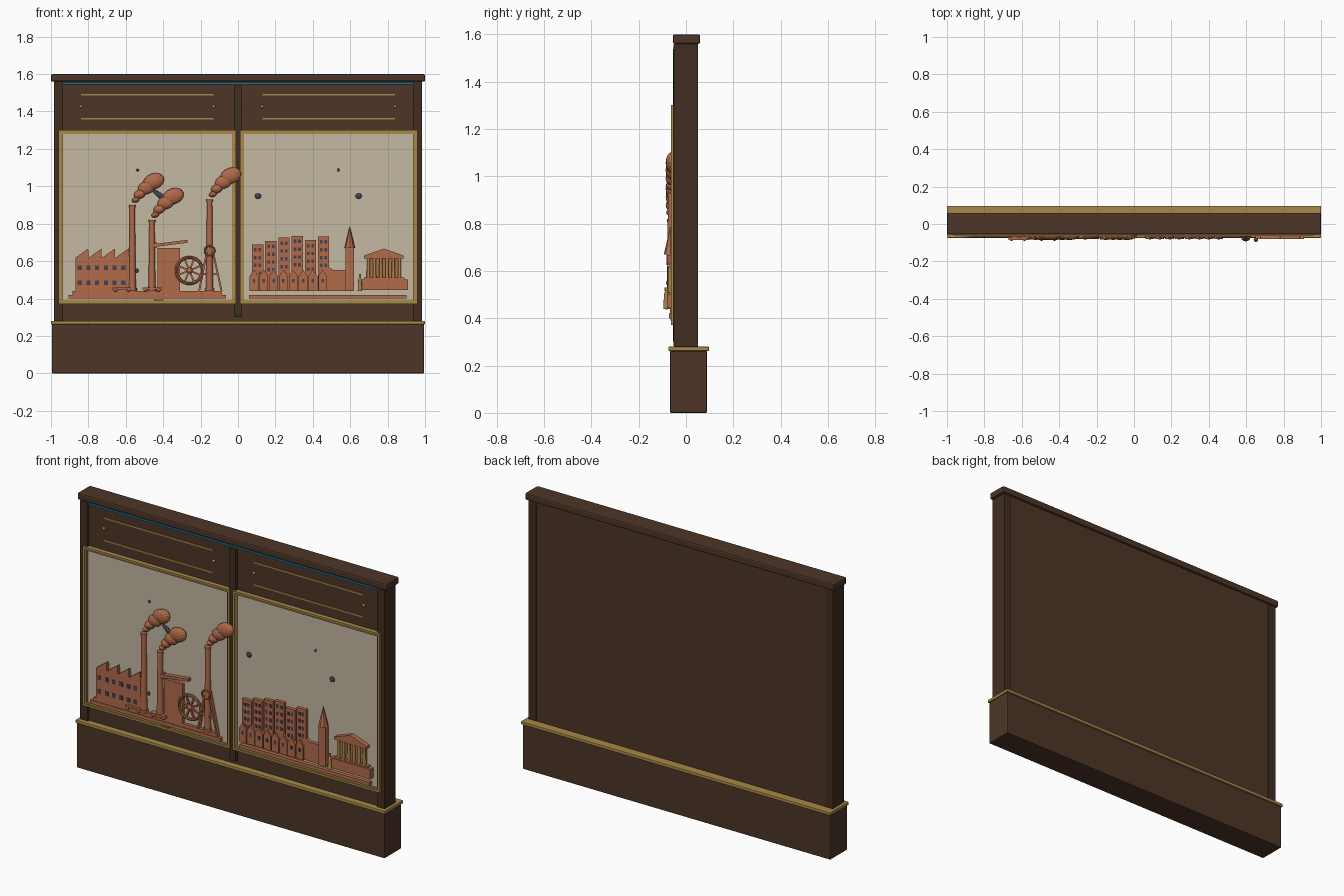
import bpy, bmesh, math
from mathutils import Matrix, Vector

if "Cube" in bpy.data.objects:
    bpy.data.objects.remove(bpy.data.objects["Cube"])


def mat(name, c):
    m = bpy.data.materials.new(name)
    m.diffuse_color = (*c, 1)
    m.use_nodes = True
    m.node_tree.nodes["Principled BSDF"].inputs["Base Color"].default_value = m.diffuse_color
    return m


WOOD = mat("walnut", (0.075, 0.036, 0.020))
DARK = mat("dark walnut", (0.052, 0.026, 0.015))
GOLD = mat("brass", (0.39, 0.25, 0.065))
CREAM = mat("cream", (0.55, 0.48, 0.36))
COPPER = mat("copper", (0.44, 0.145, 0.07))
SLATE = mat("slate", (0.05, 0.055, 0.08))
BLUE = mat("blue", (0.01, 0.15, 0.25))


def finish(bm, name, m, bevel=0, smooth=False):
    bmesh.ops.recalc_face_normals(bm, faces=bm.faces)
    me = bpy.data.meshes.new(name)
    bm.to_mesh(me)
    bm.free()
    me.materials.append(m)
    ob = bpy.data.objects.new(name, me)
    bpy.context.collection.objects.link(ob)
    if bevel:
        b = ob.modifiers.new("bevel", 'BEVEL')
        b.width, b.segments = bevel, 2
    if smooth:
        bpy.context.view_layer.objects.active = ob
        ob.select_set(True)
        bpy.ops.object.shade_smooth_by_angle(angle=math.radians(40))
        ob.select_set(False)
    return ob


def boxes(name, m, items, bevel=0):
    """Each item: x0, x1, y0, y1, z0, z1."""
    bm = bmesh.new()
    for x0, x1, y0, y1, z0, z1 in items:
        c = Vector(((x0 + x1) / 2, (y0 + y1) / 2, (z0 + z1) / 2))
        bmesh.ops.create_cube(bm, size=1, matrix=Matrix.Translation(c) @ Matrix.Diagonal((x1 - x0, y1 - y0, z1 - z0, 1)))
    return finish(bm, name, m, bevel)


def prisms(name, m, polys, y0, y1):
    """Extrude x-z outlines from y0 to y1."""
    bm = bmesh.new()
    for p in polys:
        f = bm.faces.new([bm.verts.new((x, y0, z)) for x, z in p])
        r = bmesh.ops.extrude_face_region(bm, geom=[f])
        vs = [v for v in r['geom'] if isinstance(v, bmesh.types.BMVert)]
        bmesh.ops.translate(bm, verts=vs, vec=(0, y1 - y0, 0))
    return finish(bm, name, m)


def cones(name, m, items, y, seg=16):
    """Upright cones: x, z0, z1, r0, r1."""
    bm = bmesh.new()
    for x, z0, z1, r0, r1 in items:
        bmesh.ops.create_cone(bm, cap_ends=True, segments=seg, radius1=r0, radius2=r1, depth=z1 - z0,
                              matrix=Matrix.Translation((x, y, (z0 + z1) / 2)))
    return finish(bm, name, m, smooth=True)


def blobs(name, m, items, y, depth):
    """Flattened spheres: x, z, rx, rz, tilt."""
    bm = bmesh.new()
    for x, z, rx, rz, t in items:
        bmesh.ops.create_uvsphere(bm, u_segments=12, v_segments=8, radius=1,
                                  matrix=Matrix.Translation((x, y, z)) @ Matrix.Rotation(-t, 4, 'Y')
                                  @ Matrix.Diagonal((rx, min(depth, rx), rz, 1)))
    return finish(bm, name, m)


def bar(a, b, w):
    """Outline of a thin bar between two x-z points."""
    a, b = Vector(a), Vector(b)
    d = (b - a).normalized() * w / 2
    n = Vector((-d.y, d.x))
    return [a + n, a - n, b - n, b + n]


def ring(name, m, x, z, r, t, y):
    bpy.ops.mesh.primitive_torus_add(major_radius=r, minor_radius=t, major_segments=32, minor_segments=8,
                                     location=(x, y, z), rotation=(math.pi / 2, 0, 0))
    ob = bpy.context.object
    ob.name = name
    ob.data.materials.append(m)


# Cabinet body
boxes("plinth", WOOD, [(-.995, .995, -.068, .089, 0, .262)], .005)
boxes("plinth_trim", GOLD, [(-1, 1, -.074, .097, .262, .28)], .003)
boxes("back_panel", WOOD, [(-.95, .95, -.038, .047, .28, 1.56)])
boxes("side_stiles", DARK, [(-.985, -.935, -.052, .051, .28, 1.56), (.935, .985, -.052, .051, .28, 1.56)], .003)
boxes("centre_mullion", DARK, [(-.022, .022, -.054, -.03, .3, 1.54)], .003)
boxes("top_cap", WOOD, [(-1, 1, -.056, .06, 1.56, 1.6)], .008)
boxes("light_strip", BLUE, [(-.945, .945, -.048, -.035, 1.545, 1.557)])

# Two framed picture panels with header trim
for side, cx in (("left", -.485), ("right", .485)):
    boxes(side + "_picture_panel", CREAM, [(cx - .465, cx + .465, -.05, -.036, .38, 1.29)])
    frame = []
    for w, t, y in ((.475, .012, -.064), (.463, .01, -.057)):
        a, b, lo, hi = cx - w, cx + w, .836 - w + .01, .836 + w - .01
        frame += [(a, a + t, y, -.036, lo, hi), (b - t, b, y, -.036, lo, hi),
                  (a + t, b - t, y, -.036, lo, lo + t), (a + t, b - t, y, -.036, hi - t, hi)]
    boxes(side + "_frame", GOLD, frame)
    boxes(side + "_header_lines", GOLD, [(cx - .355, cx + .355, -.043, -.037, z - .004, z + .004) for z in (1.36, 1.49)])
    blobs(side + "_header_studs", GOLD, [(cx + s * .355, 1.427, .009, .009, 0) for s in (-1, 1)], -.039, .008)

# Factory scene: ground and saw-tooth works
boxes("works_ground", COPPER, [(-.905, -.065, -.072, -.048, .40, .42), (-.885, -.085, -.068, -.048, .42, .44),
                               (-.45, -.40, -.066, -.048, .39, .40)])
roof = [(-.87, .44), (-.58, .44), (-.58, .615)]
for i in range(3, -1, -1):
    x = -.87 + i * .071
    roof += [(x + .071, .667), (x, .617)] if i == 3 else [(x + .071, .617), (x + .069, .667), (x, .617)]
prisms("saw_tooth_factory", COPPER, [roof], -.07, -.048)
boxes("factory_windows", SLATE, [(x - .011, x + .011, -.0725, -.069, z - .012, z + .012)
                                 for x in [-.846 + i * .0465 for i in range(6)] for z in (.485, .565)])

# Chimneys with collars and smoke
stacks, smoke = [], []
for x, h in ((-.565, .90), (-.46, .82), (-.152, .93)):
    stacks += [(x, .44, h, .019, .014), (x, h - .012, h, .018, .018), (x, .44, .455, .024, .024)]
    smoke += [(x + dx, h + dz, rx, rz, .35) for dx, dz, rx, rz in
              ((.018, .028, .022, .015), (.04, .058, .033, .024), (.075, .093, .047, .035), (.114, .127, .058, .042))]
cones("chimneys", COPPER, stacks, -.062)
blobs("smoke_puffs", COPPER, smoke, -.062, .024)

# Engine house, rocking beam and flywheel
boxes("engine_house", COPPER, [(-.43, -.31, -.07, -.048, .44, .67)])
prisms("rocking_beam", COPPER, [bar((-.46, .682), (-.27, .706), .016), bar((-.44, .67), (-.44, .70), .012)], -.076, -.05)
ring("flywheel_rim", COPPER, -.26, .55, .07, .008, -.072)
prisms("flywheel_spokes", COPPER, [bar((-.26 - .068 * math.cos(a), .55 - .068 * math.sin(a)),
                                       (-.26 + .068 * math.cos(a), .55 + .068 * math.sin(a)), .009)
                                   for a in [i * math.pi / 4 + .39 for i in range(4)]], -.076, -.066)
blobs("flywheel_hub", COPPER, [(-.26, .55, .016, .016, 0)], -.072, .012)

# Pit headgear
prisms("headgear_legs", COPPER, [bar((-.162, .67), (-.208, .44), .01), bar((-.138, .67), (-.088, .44), .01),
                                 bar((-.19, .53), (-.11, .53), .008)], -.076, -.052)
ring("headgear_wheel", COPPER, -.152, .655, .026, .005, -.078)

# Ore wagons
boxes("wagons", COPPER, [(x - .05, x + .05, -.086, -.055, .447, .459) for x in (-.62, -.46)])
blobs("wagon_wheels", COPPER, [(x + d, .446, .01, .01, 0) for x in (-.62, -.46) for d in (-.035, .035)], -.082, .008)

# Town scene: tower blocks with windows
boxes("town_ground", COPPER, [(.06, .90, -.072, -.048, .40, .42)])
towers = [(.075 + i * .0705, h) for i, h in enumerate((.69, .708, .725, .735, .712, .732))]
boxes("tower_blocks", COPPER, [(x, x + .06, -.07, -.048, .44, h) for x, h in towers])
boxes("tower_windows", SLATE, [(x + c - .007, x + c + .007, -.0725, -.069, h - d - .018, h - d)
                               for x, h in towers for c in (.018, .042) for d in (.02, .062, .104, .146)])

# Row of gabled houses
homes = [.062 + i * .0525 for i in range(8)]
prisms("row_houses", COPPER, [[(x, .44), (x + .047, .44), (x + .047, .52), (x + .0235, .555), (x, .52)] for x in homes],
       -.08, -.048)
boxes("house_windows", SLATE, [(x + .017, x + .030, -.0825, -.079, .485, .505) for x in homes])

# Church
prisms("church_nave", COPPER, [[(.43, .44), (.58, .44), (.58, .552), (.51, .552), (.49, .565), (.43, .565)]], -.07, -.048)
boxes("church_tower", COPPER, [(.575, .62, -.079, -.048, .44, .67)])
cones("church_spire", COPPER, [(.5975, .67, .785, .028, .001)], -.066, 8)

# Temple with brass columns
boxes("temple_base", COPPER, [(.65, .91, -.08, -.048, .445, .503), (.675, .89, -.076, -.048, .503, .512)])
boxes("temple_wall", COPPER, [(.69, .87, -.06, -.048, .51, .617)])
cones("temple_columns", GOLD, [(.697 + i * .0333, .51, .617, .009, .008) for i in range(6)], -.068, 12)
prisms("temple_pediment", COPPER, [[(.675, .615), (.885, .615), (.885, .630), (.78, .667), (.675, .630)]], -.079, -.048)

# Brass statue
cones("statue", GOLD, [(.652, .44, .50, .012, .009), (.652, .50, .515, .009, .005), (.652, .515, .53, .006, .006)], -.084, 12)

# Small slate birds and marks
blobs("slate_marks", SLATE, [(.107, .948, .017, .015, 0), (.645, .948, .017, .015, 0), (.537, 1.087, .006, .009, 0),
                             (-.537, 1.087, .008, .007, 0), (-.54, .548, .008, .012, 0), (-.41, .945, .06, .014, -.65)],
      -.052, .008)
